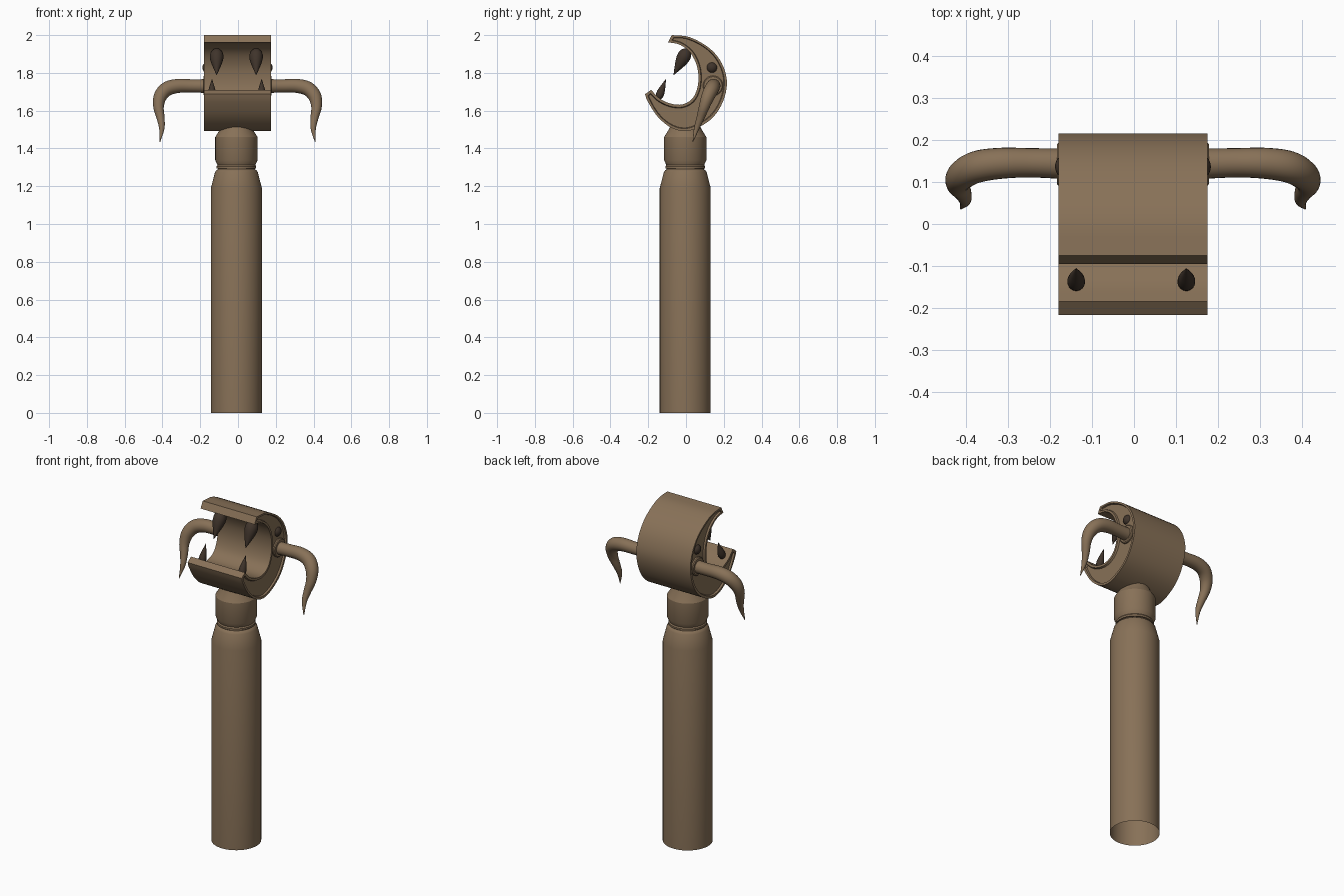
import bpy, bmesh, math
from mathutils import Vector

if "Cube" in bpy.data.objects:
    bpy.data.objects.remove(bpy.data.objects["Cube"])


def material(name, col):
    m = bpy.data.materials.new(name)
    m.diffuse_color = (*col, 1)
    m.use_nodes = True
    m.node_tree.nodes["Principled BSDF"].inputs["Base Color"].default_value = m.diffuse_color
    return m


BROWN = material("worn brown", (0.245, 0.165, 0.096))
DARK = material("dark brown", (0.05, 0.034, 0.024))


def finish(bm, name, mat, angle=30):
    bmesh.ops.recalc_face_normals(bm, faces=bm.faces[:])
    me = bpy.data.meshes.new(name)
    bm.to_mesh(me)
    bm.free()
    ob = bpy.data.objects.new(name, me)
    bpy.context.collection.objects.link(ob)
    me.materials.append(mat)
    bpy.ops.object.select_all(action='DESELECT')
    ob.select_set(True)
    bpy.context.view_layer.objects.active = ob
    bpy.ops.object.shade_smooth_by_angle(angle=math.radians(angle))
    return ob


def spline(pts, n):
    """Catmull-Rom through points of any dimension."""
    p = [Vector(q) for q in pts]
    p = [2 * p[0] - p[1]] + p + [2 * p[-1] - p[-2]]
    out = []
    for i in range(1, len(p) - 2):
        a, b, c, d = p[i - 1:i + 3]
        for k in range(n):
            t = k / n
            out.append(0.5 * (2 * b + (c - a) * t + (2 * a - 5 * b + 4 * c - d) * t * t
                              + (3 * b - a - 3 * c + d) * t ** 3))
    return out + [p[-2]]


def at_fraction(pts, u):
    """Point at fraction u of the length of a polyline."""
    lens = [(b - a).length for a, b in zip(pts, pts[1:])]
    want = u * sum(lens)
    for a, b, l in zip(pts, pts[1:], lens):
        if want <= l:
            return a.lerp(b, want / l)
        want -= l
    return pts[-1].copy()


def tube(name, path, mat, sides=24, angle=30, open_start=False):
    """Round tube through (x, y, z, radius) stations."""
    bm = bmesh.new()
    pos = [Vector(q[:3]) for q in path]
    rings, u = [], None
    for i, q in enumerate(path):
        t = (pos[min(i + 1, len(pos) - 1)] - pos[max(i - 1, 0)]).normalized()
        u = t.orthogonal() if u is None else u - t * u.dot(t)
        u.normalize()
        v = t.cross(u)
        rings.append([bm.verts.new(pos[i] + q[3] * (u * math.cos(a) + v * math.sin(a)))
                      for a in (2 * math.pi * k / sides for k in range(sides))])
    for r0, r1 in zip(rings, rings[1:]):
        for k in range(sides):
            j = (k + 1) % sides
            bm.faces.new((r0[k], r0[j], r1[j], r1[k]))
    if not open_start:
        bm.faces.new(rings[0])
    bm.faces.new(rings[-1])
    return finish(bm, name, mat, angle)


def along(a, b, profile):
    """Stations from a to b with (fraction, radius) pairs."""
    a, b = Vector(a), Vector(b)
    return [(*a.lerp(b, t), r) for t, r in profile]


# Handle (open at the bottom) and neck collar
HX, HY = -0.0085, -0.004
tube("handle", [(HX, HY, z, r) for z, r in
     [(0, .135), (1.19, .135), (1.275, .113), (1.285, .106), (1.29, .098), (1.33, .098)]],
     BROWN, 48, 30, True)
tube("neck_collar", [(HX, HY, z, r) for z, r in
     [(1.293, .098), (1.295, .105), (1.305, .105), (1.312, .1), (1.338, .112),
      (1.46, .112), (1.502, .086), (1.53, .075)]], BROWN, 48, 25)

# Crescent jaw head: side profile in (y, z), extruded along x, with recessed sides
outer = [(-.075, 2.0), (.02, 1.989), (.125, 1.93), (.19, 1.85), (.217, 1.745), (.19, 1.635),
         (.125, 1.548), (.015, 1.493), (-.075, 1.508), (-.15, 1.568), (-.203, 1.65), (-.217, 1.687)]
inner = [(-.095, 1.962), (-.035, 1.95), (.02, 1.91), (.055, 1.845), (.066, 1.775), (.057, 1.71),
         (.03, 1.66), (-.02, 1.633), (-.08, 1.637), (-.14, 1.665), (-.185, 1.71)]
outer, inner = spline(outer, 6), spline(inner, 6)
N = 48


def jaw_loop(bm, x, inset, trim):
    """Closed crescent loop, shrunk by inset across and by trim at the tips."""
    a, b = [], []
    for i in range(N + 1):
        u = trim + (1 - 2 * trim) * i / N
        o, n = at_fraction(outer, u), at_fraction(inner, u)
        d = (n - o).normalized() * inset
        a.append(bm.verts.new((x, *(o + d))))
        b.append(bm.verts.new((x, *(n - d))))
    return a + b[::-1]


def bridge(bm, p, q):
    for i in range(len(p)):
        j = (i + 1) % len(p)
        bm.faces.new((p[i], p[j], q[j], q[i]))


bm = bmesh.new()
edges = []
for x, s in ((-0.18, 1), (0.176, -1)):
    rim = jaw_loop(bm, x, 0, 0)
    lip = jaw_loop(bm, x, .014, .017)
    panel = jaw_loop(bm, x + s * .01, .018, .021)
    bridge(bm, rim, lip)
    bridge(bm, lip, panel)
    for i in range(N):
        k = len(panel) - 1 - i
        bm.faces.new((panel[i], panel[i + 1], panel[k - 1], panel[k]))
    edges.append(rim)
bridge(bm, *edges)
finish(bm, "jaw_head", BROWN)

# Horns, horn sockets and eyes on both sides
CX = -0.0025
horn = [(.14, .143, 1.73, .037), (.24, .146, 1.731, .035), (.315, .145, 1.731, .037),
        (.374, .136, 1.715, .038), (.409, .116, 1.675, .035), (.418, .096, 1.62, .028),
        (.407, .076, 1.56, .021), (.401, .056, 1.505, .014), (.411, .036, 1.434, .0015)]
for s, side in ((-1, "left"), (1, "right")):
    tube("horn_" + side, [(CX + s * q[0], *q[1:]) for q in spline(horn, 6)], BROWN, 24, 50)
    tube("horn_socket_" + side, along((CX + s * .15, .143, 1.732), (CX + s * .181, .143, 1.732),
         [(0, .053), (.85, .053), (1, .048)]), BROWN, 32)
    dome = [(math.sin(a), .029 * math.cos(a)) for a in (math.pi / 2 * k / 6 for k in range(6))]
    tube("eye_" + side, along((CX + s * .16, .137, 1.828), (CX + s * .186, .137, 1.828),
         dome + [(1, .001)]), DARK, 24, 50)

# Teardrop fangs, two per jaw
drop = [(0, .1), (.04, .45), (.12, .8), (.24, 1), (.38, .98), (.55, .78), (.75, .45), (.9, .19), (1, .02)]
for x, side in ((-.113, "left"), (.096, "right")):
    tube("upper_fang_" + side, along((x, .012, 1.928), (x, -.066, 1.788),
         [(t, r * .036) for t, r in drop]), DARK, 20, 50)
for x, side in ((-.138, "left"), (.125, "right")):
    tube("lower_fang_" + side, along((x, -.15, 1.655), (x, -.106, 1.768),
         [(t, r * .021) for t, r in drop]), DARK, 20, 50)
